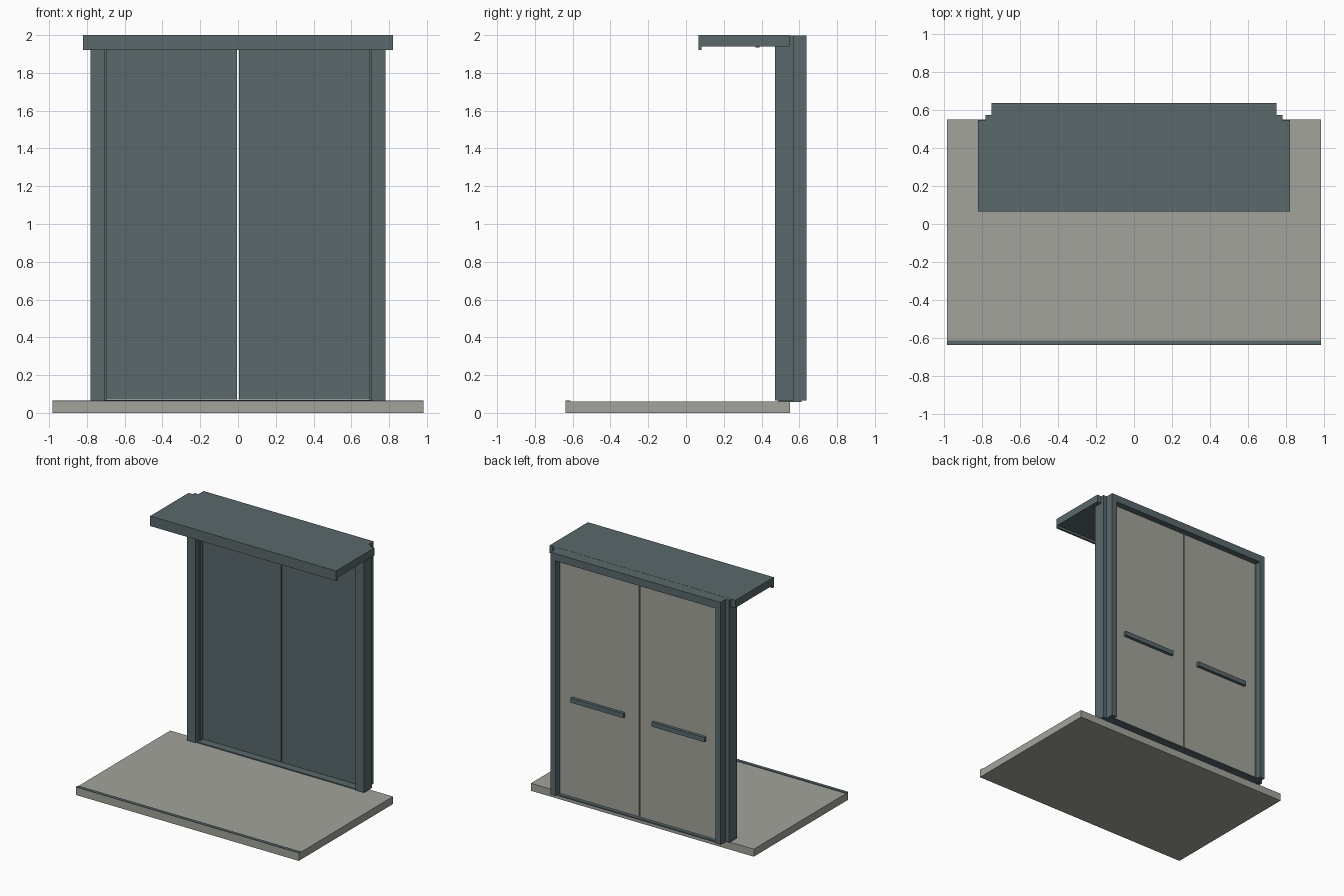
import bpy, bmesh

if "Cube" in bpy.data.objects:
    bpy.data.objects.remove(bpy.data.objects["Cube"])


def material(name, rgb):
    m = bpy.data.materials.new(name)
    m.diffuse_color = (*rgb, 1)
    m.use_nodes = True
    m.node_tree.nodes["Principled BSDF"].inputs["Base Color"].default_value = m.diffuse_color
    return m


TEAL = material("slate teal", (0.100, 0.140, 0.147))
GREY = material("warm grey", (0.360, 0.368, 0.326))


def box(name, x, y, z, mat):
    """Box from (min, max) pairs."""
    bm = bmesh.new()
    bmesh.ops.create_cube(bm, size=1)
    for v in bm.verts:
        v.co = [r[0] if c < 0 else r[1] for c, r in zip(v.co, (x, y, z))]
    me = bpy.data.meshes.new(name)
    bm.to_mesh(me)
    bm.free()
    me.materials.append(mat)
    ob = bpy.data.objects.new(name, me)
    bpy.context.collection.objects.link(ob)
    return ob


def extrude(name, outline, z0, z1, mat):
    """Upright prism from a plan outline."""
    bm = bmesh.new()
    face = bm.faces.new([bm.verts.new((x, y, z0)) for x, y in outline])
    out = bmesh.ops.extrude_face_region(bm, geom=[face])
    for v in out["geom"]:
        if isinstance(v, bmesh.types.BMVert):
            v.co.z = z1
    bmesh.ops.recalc_face_normals(bm, faces=bm.faces)
    me = bpy.data.meshes.new(name)
    bm.to_mesh(me)
    bm.free()
    me.materials.append(mat)
    ob = bpy.data.objects.new(name, me)
    bpy.context.collection.objects.link(ob)
    return ob


# Porch slab with its front edge strip
box("porch_slab", (-0.983, 0.983), (-0.638, 0.55), (0, 0.06), GREY)
box("slab_edge_strip", (-0.983, 0.983), (-0.638, -0.612), (0.058, 0.065), TEAL)

# Threshold
box("threshold", (-0.745, 0.745), (0.49, 0.612), (0.058, 0.068), TEAL)

# Stepped posts, doors and handles, one of each per side
post = [(0.705, 0.472), (0.782, 0.472), (0.782, 0.573), (0.75, 0.573),
        (0.75, 0.638), (0.705, 0.638), (0.705, 0.59), (0.695, 0.59),
        (0.695, 0.515), (0.705, 0.515)]
for side, s in (("right", 1), ("left", -1)):
    def span(a, b):
        return tuple(sorted((s * a, s * b)))
    extrude(side + "_post", [(s * x, y) for x, y in post], 0.066, 1.999, TEAL)
    box(side + "_door_outer_panel", span(0.004, 0.70), (0.55, 0.568), (0.07, 1.95), TEAL)
    box(side + "_door_inner_panel", span(0.004, 0.70), (0.568, 0.588), (0.07, 1.95), GREY)
    box(side + "_door_handle", span(0.125, 0.59), (0.588, 0.612), (0.832, 0.868), TEAL)

# Header above the doors
box("door_header", (-0.706, 0.706), (0.48, 0.638), (1.94, 1.999), TEAL)

# Canopy with front lip and underside strip
box("canopy", (-0.82, 0.82), (0.065, 0.547), (1.94, 2.0), TEAL)
box("canopy_front_lip", (-0.82, 0.82), (0.065, 0.081), (1.92, 1.942), TEAL)
box("canopy_under_strip", (-0.70, 0.70), (0.368, 0.388), (1.935, 1.941), TEAL)
